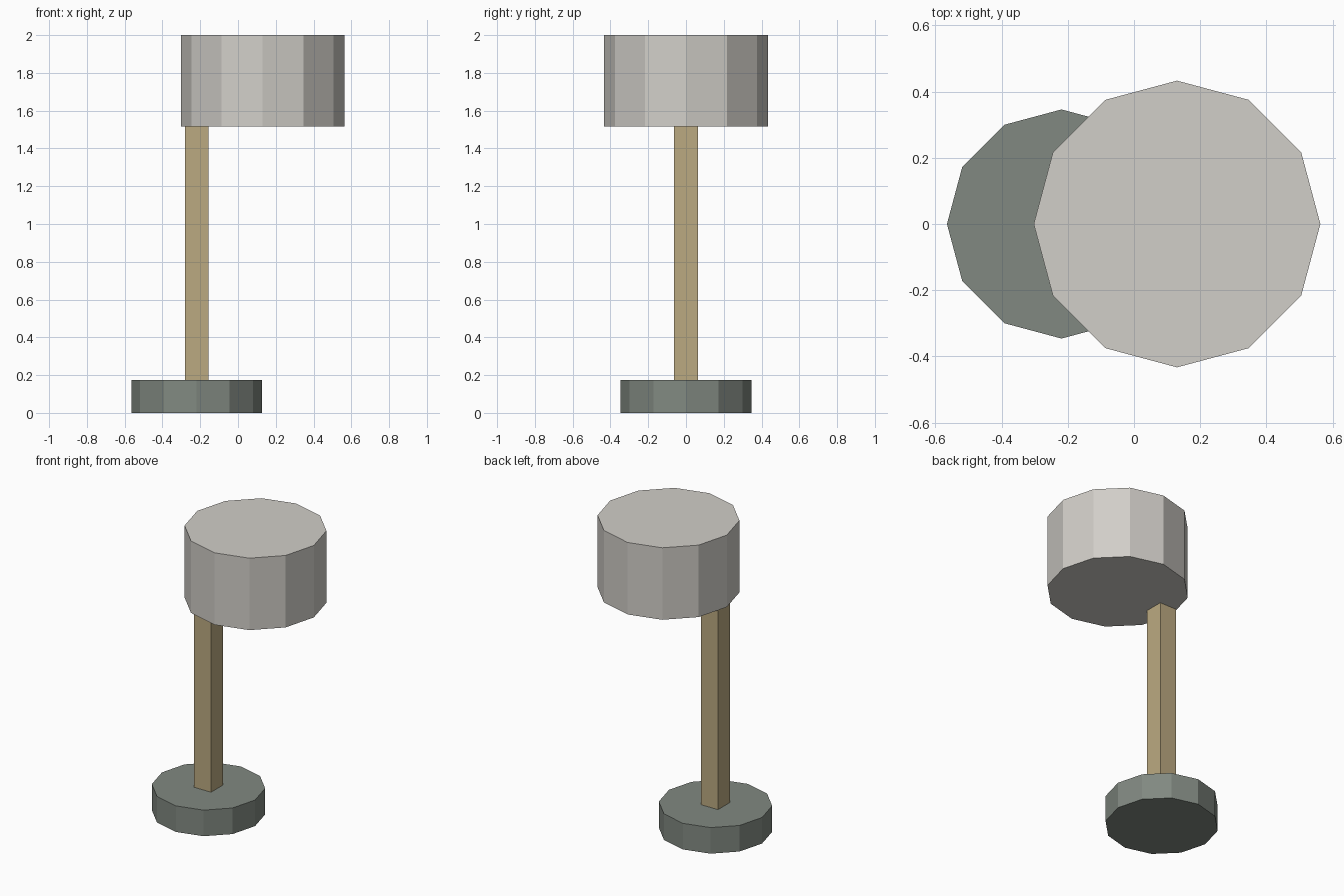
import bpy

if "Cube" in bpy.data.objects:
    bpy.data.objects.remove(bpy.data.objects["Cube"])


def colour(obj, name, rgb):
    mat = bpy.data.materials.new(name)
    mat.diffuse_color = (*rgb, 1)
    mat.use_nodes = True
    mat.node_tree.nodes["Principled BSDF"].inputs["Base Color"].default_value = mat.diffuse_color
    obj.data.materials.append(mat)


def drum(name, x, radius, z0, z1):
    # flat-sided 12-gon drum with a corner on each axis
    bpy.ops.mesh.primitive_cylinder_add(vertices=12, radius=radius, depth=z1 - z0,
                                        location=(x, 0, (z0 + z1) / 2))
    obj = bpy.context.object
    obj.name = name
    return obj


def box(name, x, width, z0, z1):
    bpy.ops.mesh.primitive_cube_add(size=1, location=(x, 0, (z0 + z1) / 2))
    obj = bpy.context.object
    obj.name = name
    obj.scale = (width, width, z1 - z0)
    bpy.ops.object.transform_apply(location=False, rotation=False, scale=True)
    return obj


# Round foot
base = drum("lamp_base", -0.219, 0.346, 0, 0.175)
colour(base, "grey_green", (0.22, 0.25, 0.22))

# Square wooden post
post = box("lamp_post", -0.219, 0.125, 0.175, 1.517)
colour(post, "tan_wood", (0.50, 0.40, 0.22))

# Off-centre shade
shade = drum("lamp_shade", 0.13, 0.433, 1.517, 2.0)
colour(shade, "off_white", (0.64, 0.62, 0.58))
